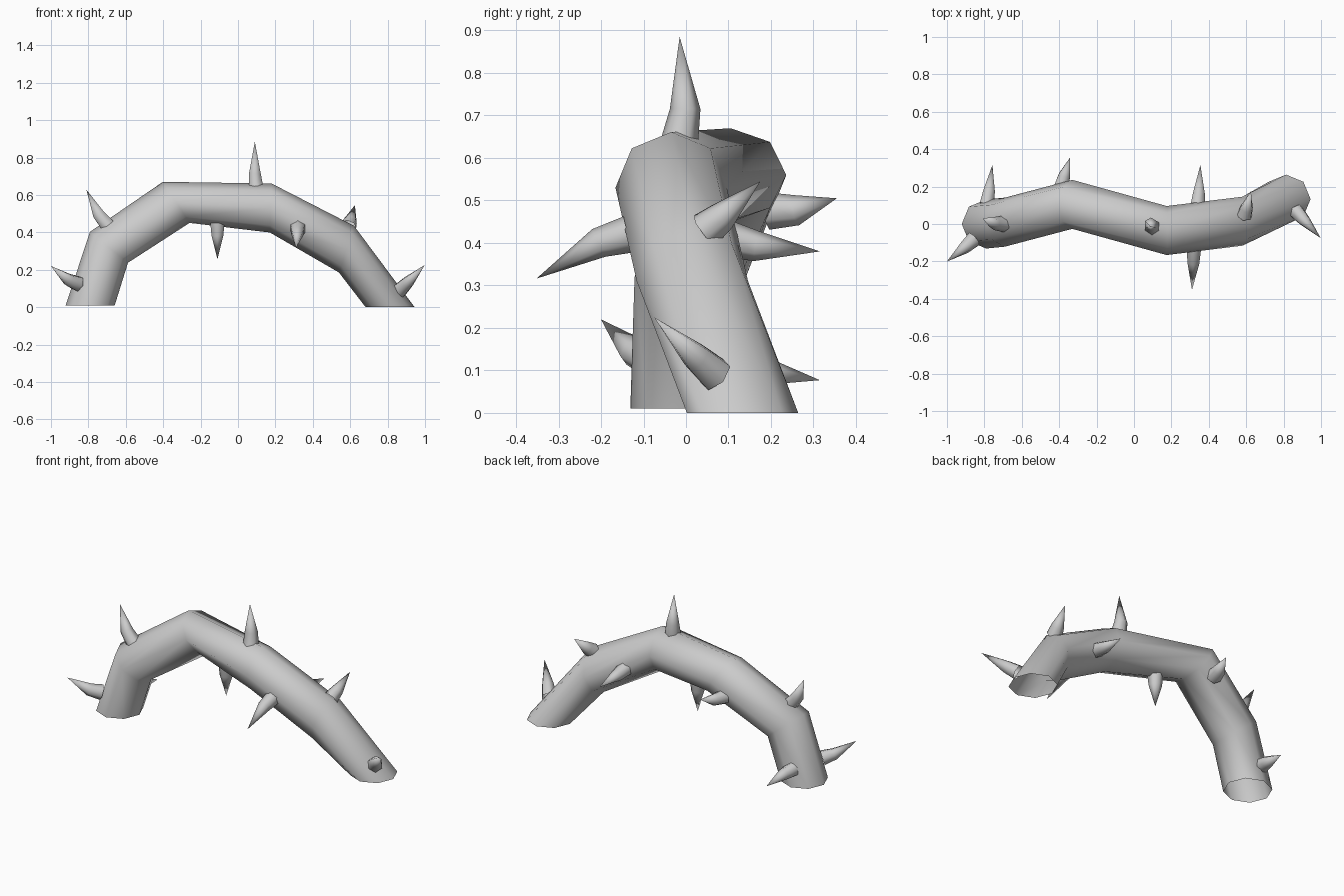
import bpy, bmesh, math
from mathutils import Vector

cube = bpy.data.objects.get("Cube")
if cube:
    bpy.data.objects.remove(cube, do_unlink=True)

grey = bpy.data.materials.new("plain grey")
grey.use_nodes = True
COLOUR = (0.6, 0.6, 0.6, 1)
grey.diffuse_color = COLOUR
grey.node_tree.nodes["Principled BSDF"].inputs["Base Color"].default_value = COLOUR


def ring(bm, centre, u, v, radius, sides):
    """Regular ring of vertices in the plane of u and v."""
    verts = []
    for i in range(sides):
        a = math.tau * i / sides
        verts.append(bm.verts.new(centre + radius * (u * math.cos(a) + v * math.sin(a))))
    return verts


def bridge(bm, lower, upper):
    n = len(lower)
    for i in range(n):
        j = (i + 1) % n
        bm.faces.new((lower[i], lower[j], upper[j], upper[i]))


def finish(bm, name):
    bmesh.ops.recalc_face_normals(bm, faces=bm.faces)
    for f in bm.faces:
        f.smooth = True
    mesh = bpy.data.meshes.new(name)
    bm.to_mesh(mesh)
    bm.free()
    mesh.materials.append(grey)
    obj = bpy.data.objects.new(name, mesh)
    bpy.context.collection.objects.link(obj)


# Arched stem: ring centre and the outward tilt of each ring (degrees from +x)
STEM = [
    ((-0.79, 0.0, 0.01), 180),
    ((-0.69, 0.01, 0.32), 141),
    ((-0.33, 0.105, 0.56), 123),
    ((0.175, -0.035, 0.53), 88),
    ((0.58, 0.015, 0.31), 72),
    ((0.813, 0.133, 0.0), 0),
]
bm = bmesh.new()
previous = None
for centre, tilt in STEM:
    t = math.radians(tilt)
    outward = Vector((math.cos(t), 0, math.sin(t)))
    current = ring(bm, Vector(centre), outward, Vector((0, 1, 0)), 0.131, 8)
    if previous:
        bridge(bm, previous, current)
    previous = current
finish(bm, "stem")


# Thorns: base, bend and tip, six-sided and open where they sit in the stem
def thorn(name, base, bend, tip):
    base, bend, tip = Vector(base), Vector(bend), Vector(tip)
    bm = bmesh.new()
    rings = []
    for centre, axis, radius in ((base, bend - base, 0.044), (bend, tip - base, 0.036)):
        axis.normalize()
        side = Vector((0, 1, 0)) if abs(axis.y) < 0.7 else Vector((0, 0, 1))
        u = (side - axis * side.dot(axis)).normalized()
        rings.append(ring(bm, centre, u, axis.cross(u), radius, 6))
    bridge(bm, *rings)
    point = bm.verts.new(tip)
    for i in range(6):
        bm.faces.new((rings[1][i], rings[1][(i + 1) % 6], point))
    finish(bm, name)


thorn("top_thorn", (0.097, -0.015, 0.64), (0.09, -0.002, 0.715), (0.09, -0.015, 0.885))
thorn("under_thorn", (-0.11, 0.045, 0.45), (-0.11, 0.045, 0.38), (-0.11, 0.045, 0.255))
thorn("front_thorn", (0.32, -0.135, 0.42), (0.318, -0.205, 0.4), (0.31, -0.352, 0.316))
thorn("back_left_thorn", (0.34, 0.095, 0.41), (0.347, 0.165, 0.393), (0.355, 0.315, 0.38))
thorn("back_right_thorn", (-0.39, 0.195, 0.475), (-0.372, 0.26, 0.477), (-0.342, 0.355, 0.505))
thorn("back_foot_thorn", (-0.787, 0.105, 0.11), (-0.775, 0.175, 0.1), (-0.757, 0.315, 0.077))
thorn("right_foot_thorn", (-0.855, -0.08, 0.125), (-0.905, -0.125, 0.145), (-1.0, -0.2, 0.22))
thorn("right_shoulder_thorn", (-0.695, 0.0, 0.435), (-0.745, 0.003, 0.495), (-0.81, 0.03, 0.627))
thorn("left_shoulder_thorn", (0.59, 0.045, 0.43), (0.602, 0.085, 0.462), (0.625, 0.175, 0.545))
thorn("left_foot_thorn", (0.865, 0.07, 0.09), (0.905, 0.025, 0.13), (0.998, -0.075, 0.225))
